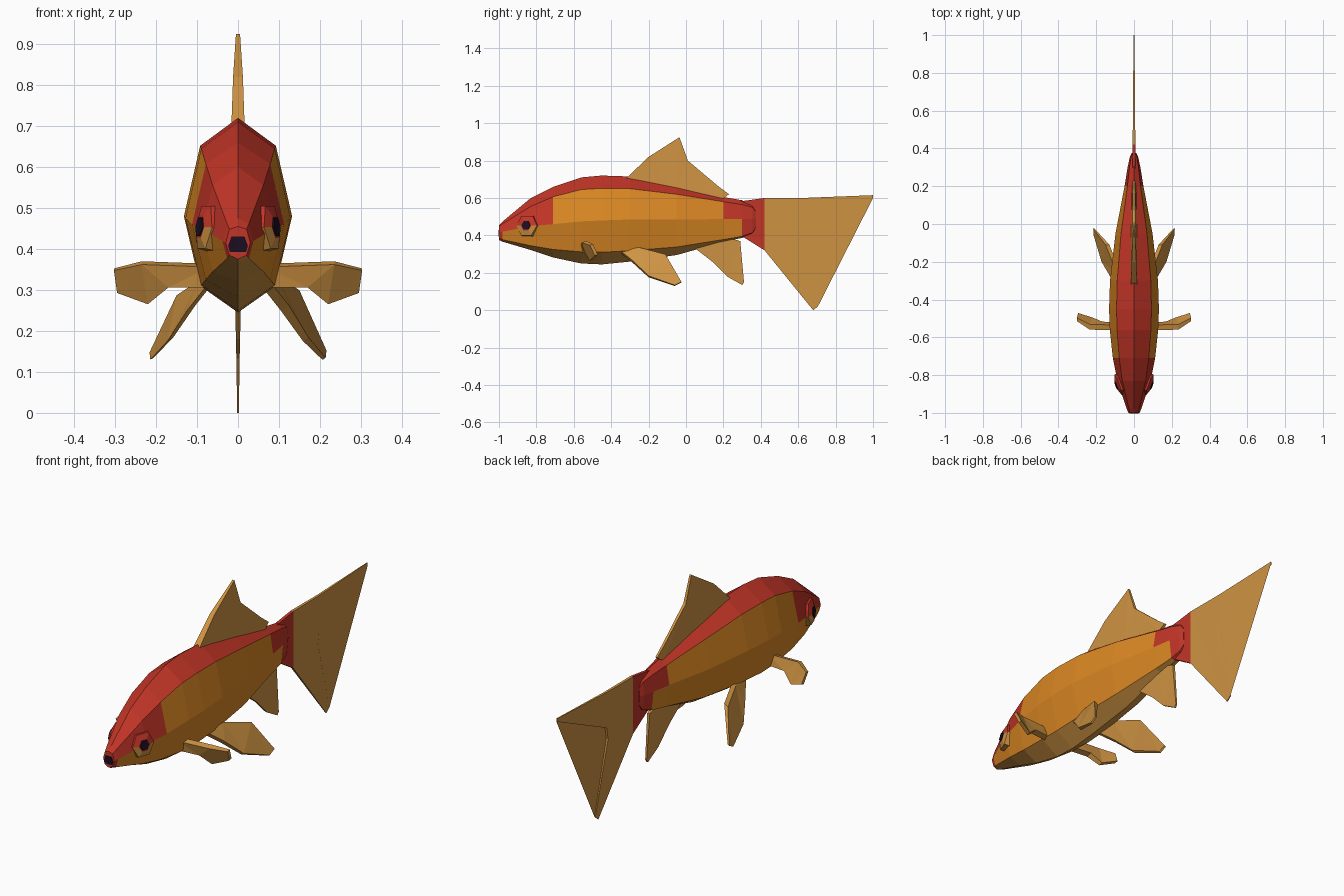
import bpy, bmesh
from mathutils import Vector


def mat(name, rgb):
    m = bpy.data.materials.new(name)
    m.diffuse_color = (*rgb, 1)
    return m


RED = mat("scale red", (0.54, 0.035, 0.02))
ORANGE = mat("flank orange", (0.71, 0.245, 0.017))
TAN = mat("fin tan", (0.62, 0.29, 0.055))
DARK = mat("pupil dark", (0.012, 0.004, 0.015))


def finish(bm, name, mats):
    bmesh.ops.recalc_face_normals(bm, faces=bm.faces[:])
    me = bpy.data.meshes.new(name)
    bm.to_mesh(me)
    bm.free()
    for m in mats:
        me.materials.append(m)
    ob = bpy.data.objects.new(name, me)
    bpy.context.collection.objects.link(ob)
    return ob


def loft(rings, name, mats, rule=None):
    """Skin closed rings of equal length; rule(i, j) gives the material index."""
    bm = bmesh.new()
    vs = [[bm.verts.new(p) for p in r] for r in rings]
    n = len(vs[0])
    for i in range(len(vs) - 1):
        for j in range(n):
            k = (j + 1) % n
            f = bm.faces.new((vs[i][j], vs[i][k], vs[i + 1][k], vs[i + 1][j]))
            f.material_index = rule(i, j) if rule else 0
    caps = [bm.faces.new(vs[0]), bm.faces.new(vs[-1])]
    bmesh.ops.triangulate(bm, faces=caps)
    return finish(bm, name, mats)


def slab(pts, offset, name, m):
    """Plate from an outline; each point is (x, y, z, thickness factor)."""
    o = Vector(offset)
    rings = [[Vector(p[:3]) + o * p[3] * s for p in pts] for s in (-1, 1)]
    return loft(rings, name, [m])


# Body stations: y, half width, z of top / shoulder / middle / lower edge / keel
stations = [
    (-1.00, 0.030, 0.455, 0.448, 0.415, 0.385, 0.375),
    (-0.98, 0.038, 0.475, 0.462, 0.42, 0.377, 0.366),
    (-0.83, 0.088, 0.60, 0.555, 0.45, 0.345, 0.322),
    (-0.71, 0.112, 0.66, 0.607, 0.46, 0.325, 0.282),
    (-0.56, 0.128, 0.71, 0.645, 0.475, 0.312, 0.25),
    (-0.45, 0.132, 0.72, 0.652, 0.48, 0.310, 0.245),
    (-0.30, 0.127, 0.715, 0.65, 0.485, 0.318, 0.26),
    (-0.05, 0.098, 0.665, 0.62, 0.485, 0.338, 0.295),
    (0.20, 0.05, 0.605, 0.58, 0.487, 0.378, 0.365),
    (0.30, 0.034, 0.588, 0.565, 0.488, 0.395, 0.387),
    (0.355, 0.022, 0.562, 0.55, 0.488, 0.415, 0.41),
    (0.375, 0.012, 0.53, 0.525, 0.49, 0.445, 0.44),
]
rings = []
for y, w, t, u, m, l, b in stations:
    rings.append([(0, y, t), (w * .7, y, u), (w, y, m), (w * .7, y, l),
                  (0, y, b), (-w * .7, y, l), (-w, y, m), (-w * .7, y, u)])


def body_colour(i, j):
    band = min(j, 7 - j)          # 0 back, 1 upper side, 2 lower side, 3 belly
    if band == 0 or i >= 9 or (band == 1 and (i < 3 or i == 8)):
        return 0
    if band == 2 and i == 0:
        return 0
    return 2 if band == 3 else 1


loft(rings, "body", [RED, ORANGE, TAN], body_colour)

# Upright fins on the centre line: (y, z, half thickness)
upright = {
    "dorsal_fin": (TAN, [(-.32, .705, .016), (-.2, .82, .012), (-.035, .925, .005),
                         (.01, .80, .007), (.17, .665, .006), (.23, .62, .005),
                         (.19, .59, .012), (-.05, .64, .016)]),
    "anal_fin": (TAN, [(.05, .33, .009), (.19, .397, .009), (.29, .37, .007),
                       (.31, .15, .004), (.30, .135, .004), (.22, .18, .005),
                       (.14, .26, .007)]),
    "tail_root": (RED, [(.29, .582, .008), (.42, .60, .007), (.42, .32, .007),
                        (.30, .395, .008)]),
    "tail_fin": (TAN, [(.42, .60, .007), (.62, .60, .006), (1.0, .615, .002),
                       (1.0, .60, .002), (.62, .425, .005), (.61, .365, .005),
                       (.705, .02, .002), (.68, 0, .002), (.42, .32, .007)]),
}
for name, (m, pts) in upright.items():
    slab([(0, y, z, h) for y, z, h in pts], (1, 0, 0), name, m)

# Paired fins: x, y, z, thickness factor
pectoral = [(.07, -.55, .36, 1), (.235, -.545, .366, 1), (.303, -.505, .35, .6),
            (.295, -.48, .295, .6), (.22, -.505, .268, .7), (.17, -.53, .31, 1),
            (.07, -.54, .31, 1)]
pelvic = [(.07, -.35, .312, 1), (.085, -.25, .33, 1), (.14, -.11, .293, 1),
          (.212, -.025, .15, .4), (.21, -.06, .132, .4), (.165, -.20, .18, .7),
          (.115, -.28, .255, 1)]

# Eye frame: outward direction, tailward direction, and up
out = Vector((.93, -.34, .12)).normalized()
back = Vector((0, 0, 1)).cross(out).normalized()
up = out.cross(back)
centre = Vector((.078, -.85, .452))
hexagon = [(.062, .0), (.034, .055), (-.034, .055), (-.062, .0), (-.03, -.055), (.03, -.055)]

for side, s in (("left", -1), ("right", 1)):
    flip = lambda p: Vector((p[0] * s, p[1], p[2]))
    slab([(x * s, y, z, h) for x, y, z, h in pectoral], (0, .014, .004),
         side + "_pectoral_fin", TAN)
    slab([(x * s, y, z, h) for x, y, z, h in pelvic], (.010, 0, .006),
         side + "_pelvic_fin", TAN)

    def eye_ring(scale, depth):
        return [flip(centre + (back * a + up * b) * scale + out * depth) for a, b in hexagon]

    # Raised eye: red lid above, tan below, dark pupil plate on top
    loft([eye_ring(1, -.02), eye_ring(.95, .006), eye_ring(.5, .016)], side + "_eye",
         [RED, TAN], lambda i, j: 0 if j < 3 else 1)
    loft([eye_ring(.44, .010), eye_ring(.40, .019)], side + "_pupil", [DARK])

# Mouth plate on the nose
mouth = [(-.024, .408), (-.016, .43), (.016, .43), (.024, .408), (.02, .393), (-.02, .393)]
slab([(x, -1.0, z, 1) for x, z in mouth], (0, .003, 0), "mouth", DARK)
